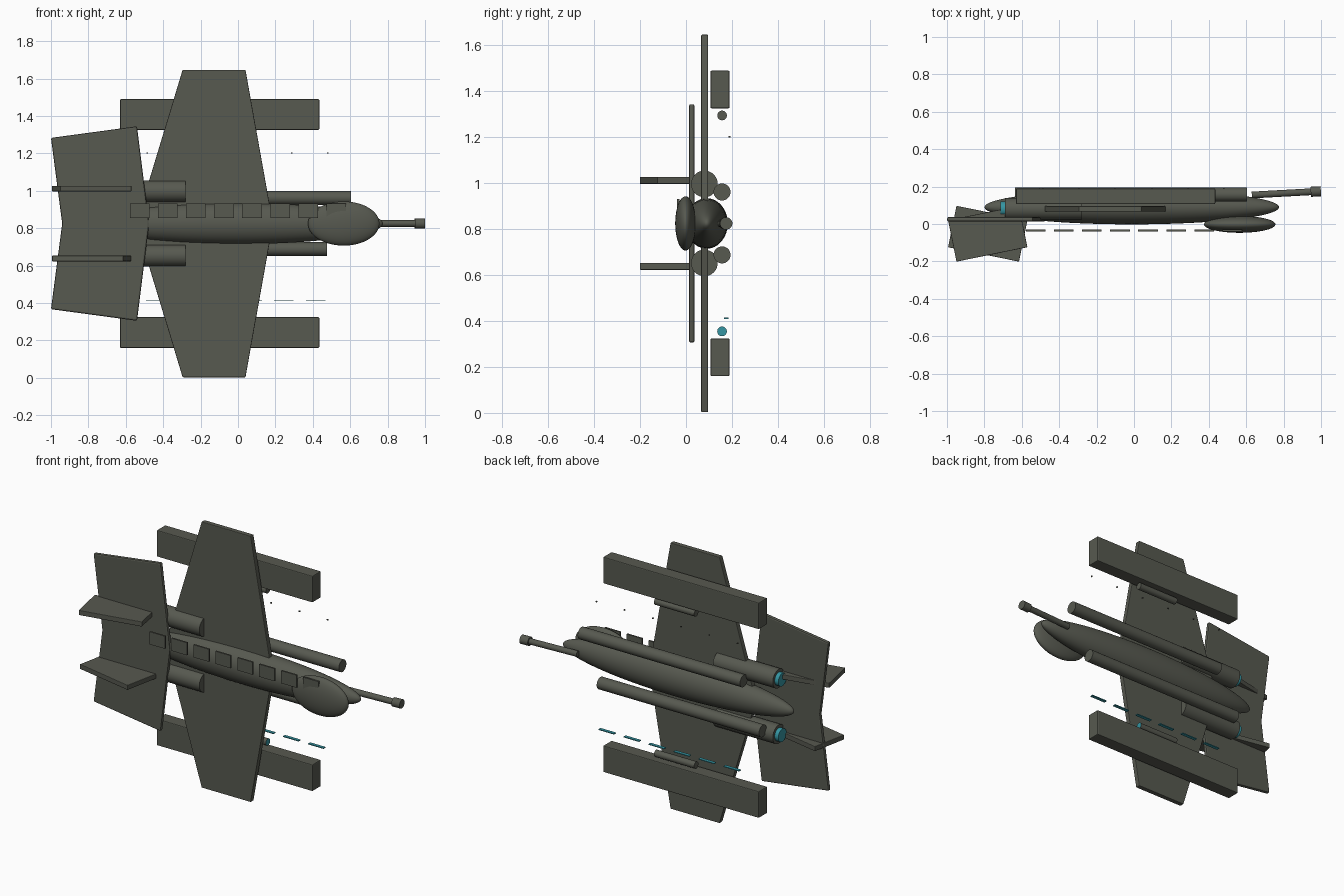
import bpy, bmesh, math
from mathutils import Vector, Matrix

if "Cube" in bpy.data.objects:
    bpy.data.objects.remove(bpy.data.objects["Cube"])

MID = 0.825  # centre line height: the aircraft lies on one wing tip


def material(name, rgb):
    m = bpy.data.materials.new(name)
    m.diffuse_color = (*rgb, 1)
    m.use_nodes = True
    m.node_tree.nodes["Principled BSDF"].inputs["Base Color"].default_value = m.diffuse_color
    return m


HULL = material("dark_olive_grey", (0.095, 0.10, 0.08))
GLOW = material("teal_glow", (0.035, 0.30, 0.36))


def finish(bm, name, mat, smooth=False, bevel=0):
    if bevel:
        bmesh.ops.bevel(bm, geom=bm.edges[:], offset=bevel, segments=2,
                        profile=0.5, affect='EDGES', clamp_overlap=True)
    bmesh.ops.recalc_face_normals(bm, faces=bm.faces[:])
    me = bpy.data.meshes.new(name)
    bm.to_mesh(me)
    bm.free()
    ob = bpy.data.objects.new(name, me)
    me.materials.append(mat)
    bpy.context.collection.objects.link(ob)
    if smooth:
        bpy.context.view_layer.objects.active = ob
        ob.select_set(True)
        bpy.ops.object.shade_smooth_by_angle(angle=math.radians(35))
        ob.select_set(False)
    return ob


def ellipsoid(name, centre, radii):
    bm = bmesh.new()
    # poles lie along the length of the aircraft
    mtx = (Matrix.Translation(centre) @ Matrix.Diagonal((*radii, 1))
           @ Matrix.Rotation(math.pi / 2, 4, 'Y'))
    bmesh.ops.create_uvsphere(bm, u_segments=48, v_segments=32, radius=1, matrix=mtx)
    return finish(bm, name, HULL, smooth=True)


def rod(name, a, b, r, mat=HULL):
    a, b = Vector(a), Vector(b)
    bm = bmesh.new()
    mtx = Matrix.Translation((a + b) / 2) @ (b - a).to_track_quat('Z', 'Y').to_matrix().to_4x4()
    bmesh.ops.create_cone(bm, cap_ends=True, segments=32, radius1=r, radius2=r,
                          depth=(b - a).length, matrix=mtx)
    return finish(bm, name, mat, smooth=True)


def box(name, centre, size, mat=HULL, turn=0, bevel=0):
    bm = bmesh.new()
    mtx = (Matrix.Translation(centre) @ Matrix.Rotation(turn, 4, 'Z')
           @ Matrix.Diagonal((*size, 1)))
    bmesh.ops.create_cube(bm, size=1, matrix=mtx)
    return finish(bm, name, mat, bevel=bevel)


def plate(name, half_outline, y0, y1, bevel):
    """Flat surface: (x, height above centre) points, mirrored about the centre line."""
    pts = half_outline + [(x, -h) for x, h in reversed(half_outline) if h > 0]
    bm = bmesh.new()
    face = bm.faces.new([bm.verts.new((x, y0, MID + h)) for x, h in pts])
    ext = bmesh.ops.extrude_face_region(bm, geom=[face])
    bmesh.ops.translate(bm, vec=(0, y1 - y0, 0),
                        verts=[g for g in ext['geom'] if isinstance(g, bmesh.types.BMVert)])
    return finish(bm, name, HULL, bevel=bevel)


# Fuselage and cockpit
ellipsoid("fuselage", (-0.012, 0.09, MID), (0.788, 0.092, 0.11))
ellipsoid("cockpit", (0.565, -0.002, MID), (0.191, 0.045, 0.118))

# Main wing and swept tailplane
plate("main_wing", [(-0.545, 0), (-0.296, 0.822), (0.04, 0.822), (0.187, 0)],
      0.066, 0.096, 0.004)
plate("tailplane", [(-0.94, 0), (-1.0, 0.458), (-0.54, 0.52), (-0.475, 0)],
      0.013, 0.037, 0.008)

# Row of panels along one flank
for i in range(8):
    box(f"side_panel_{i + 1}", (-0.525 + 0.15 * i, -0.034, 0.893), (0.105, 0.01, 0.078))

# Paired parts on each side of the centre line
for side, s in (("upper", 1), ("lower", -1)):
    # Tail fins, canted opposite ways
    box(f"{side}_tail_fin", (-0.782, -0.052, MID + 0.187 * s), (0.387, 0.226, 0.03),
        turn=0.2 * s, bevel=0.003)

    # Engine nacelles with glowing exhausts
    z = MID + 0.172 * s
    rod(f"{side}_engine", (-0.69, 0.08, z), (-0.28, 0.08, z), 0.058)
    rod(f"{side}_exhaust", (-0.715, 0.08, z), (-0.685, 0.08, z), 0.040, GLOW)

    # Long belly tubes, staggered lengthwise
    z, mid_x = MID + 0.137 * s, -0.015 + 0.065 * s
    rod(f"{side}_belly_tube", (mid_x - 0.555, 0.157, z), (mid_x + 0.555, 0.157, z), 0.037)

    # Box pods under the wing
    box(f"{side}_wing_pod", (-0.098, 0.148, MID + 0.583 * s), (1.065, 0.083, 0.164),
        bevel=0.005)

    # Small canisters inboard of the pods; the lower one has a lit front end
    z = MID + 0.47 * s
    can = rod(f"{side}_canister", (-0.18, 0.157, z), (0.095, 0.157, z), 0.021)
    if s < 0:
        can.data.materials.append(GLOW)
        for p in can.data.polygons:
            if p.normal.x > 0.9:
                p.material_index = 1

# Nose gun with muzzle
rod("gun_barrel", (0.63, 0.155, MID), (0.95, 0.1725, MID), 0.018)
rod("gun_muzzle", (0.945, 0.172, MID), (0.999, 0.175, MID), 0.027)

# Rows of light strips and tiny marker beads under the wing
for i in range(6):
    box(f"light_strip_{i + 1}", (0.416 - 0.171 * i, 0.175, 0.412), (0.106, 0.02, 0.005), GLOW)
    box(f"marker_bead_{i + 1}", (0.48 - 0.193 * i, 0.19, 1.202), (0.008, 0.008, 0.006))
